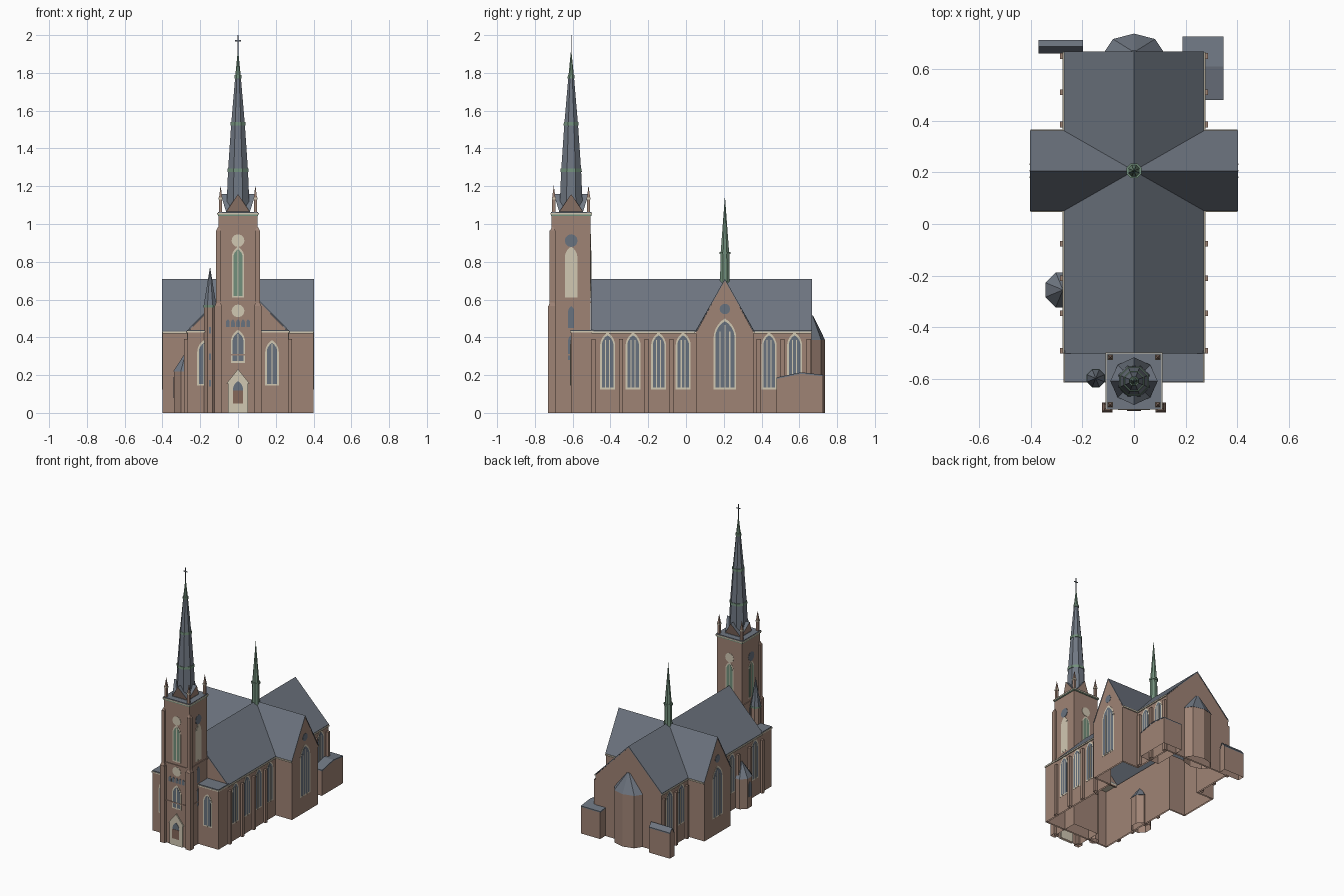
import bpy, bmesh, math
from mathutils import Vector, Matrix

if "Cube" in bpy.data.objects:
    bpy.data.objects.remove(bpy.data.objects["Cube"], do_unlink=True)


def material(name, rgb):
    m = bpy.data.materials.new(name)
    m.use_nodes = True
    m.diffuse_color = (*rgb, 1)
    m.node_tree.nodes["Principled BSDF"].inputs["Base Color"].default_value = (*rgb, 1)
    return m


BRICK, SLATE, CREAM, GLASS, GREEN, WOOD = range(6)
MATS = [material("brick", (0.345, 0.228, 0.178)), material("slate", (0.16, 0.185, 0.225)),
        material("cream stone", (0.64, 0.58, 0.45)), material("window glass", (0.14, 0.17, 0.21)),
        material("copper green", (0.17, 0.28, 0.20)), material("door wood", (0.24, 0.14, 0.10))]
# Wall directions: horizontal axis and outward normal
X, Y, Z = Vector((1, 0, 0)), Vector((0, 1, 0)), Vector((0, 0, 1))
FRONT, RIGHT, BACK, LEFT = (X, -Y), (Y, X), (-X, Y), (-Y, -X)


class Part:
    """Collects solids in one mesh, each with its own material."""

    def __init__(self, name):
        self.name, self.bm = name, bmesh.new()

    def prism(self, pts, wall, start, depth, mat=BRICK):
        u, n = wall
        rings = [[self.bm.verts.new(u * a + Z * b + n * d) for a, b in pts]
                 for d in (start, start + depth)]
        faces = [self.bm.faces.new(rings[0][::-1]), self.bm.faces.new(rings[1])]
        for i in range(len(pts)):
            j = (i + 1) % len(pts)
            faces.append(self.bm.faces.new((rings[0][i], rings[0][j], rings[1][j], rings[1][i])))
        for f in faces:
            f.material_index = mat
        return rings

    def box(self, x0, x1, y0, y1, z0, z1, mat=BRICK):
        self.prism([(x0, z0), (x1, z0), (x1, z1), (x0, z1)], FRONT, -y1, y1 - y0, mat)

    def cone(self, x, y, z0, z1, r0, r1=0.0, mat=SLATE, n=8, sy=1.0, turn=0.5):
        mtx = Matrix.Translation((x, y, (z0 + z1) / 2)) @ Matrix.Diagonal((1, sy, 1, 1)) \
            @ Matrix.Rotation(2 * math.pi * turn / n, 4, "Z")
        new = bmesh.ops.create_cone(self.bm, cap_ends=True, segments=n, radius1=r0, radius2=r1,
                                    depth=z1 - z0, matrix=mtx)["verts"]
        for f in {f for v in new for f in v.link_faces}:
            f.material_index = mat

    def done(self):
        bm = self.bm
        bmesh.ops.recalc_face_normals(bm, faces=bm.faces[:])
        # The building is an open shell underneath
        floor = [f for f in bm.faces if all(abs(v.co.z) < 1e-4 for v in f.verts)]
        bmesh.ops.delete(bm, geom=floor, context="FACES_ONLY")
        me = bpy.data.meshes.new(self.name)
        bm.to_mesh(me)
        bm.free()
        for m in MATS:
            me.materials.append(m)
        bpy.context.collection.objects.link(bpy.data.objects.new(self.name, me))


def arch(c, w, z0, z1):
    """Pointed arch outline with half width w."""
    s = z1 - 1.732 * w
    right = [(2 * w * math.cos(t) - w, s + 2 * w * math.sin(t)) for t in
             (i * math.pi / 15 for i in range(6))]
    return [(c - w, z0), (c + w, z0)] + [(c + a, b) for a, b in right] \
        + [(c - a, b) for a, b in right[-2::-1]]


def rect(c, w, z0, z1):
    return [(c - w, z0), (c + w, z0), (c + w, z1), (c - w, z1)]


def disc(c, z, r, n=12):
    return [(c + r * math.cos(2 * math.pi * i / n), z + r * math.sin(2 * math.pi * i / n))
            for i in range(n)]


def window(p, wall, d, c, w, z0, z1, bars=2, fill=GLASS, rim=0.009):
    p.prism(arch(c, w, z0, z1), wall, d - 0.002, 0.0035, CREAM)
    p.prism(arch(c, w - rim, z0 + rim, z1 - 1.6 * rim), wall, d, 0.0025, fill)
    for i in range(bars):
        t = (i + 1) / (bars + 1) * 2 - 1
        p.prism(rect(c + t * (w - rim), 0.003, z0, z1 - w * (0.6 + 1.1 * abs(t))),
                wall, d, 0.0035, CREAM)


EAVE, RIDGE, HW = 0.435, 0.71, 0.268
TX, TY, TW = 0.40, 0.206, 0.152
WALL = EAVE - 0.008


def gable(p, wall, c, hw, d, foot):
    """Thin end wall below a pitched roof."""
    p.prism([(c - hw, foot), (c + hw, foot), (c + hw, WALL), (c, RIDGE - 0.006), (c - hw, WALL)],
            wall, d - 0.01, 0.01)


def roof(name, wall, c, hw, start, length):
    """Slate pitched shell with cream eaves."""
    p = Part(name)
    p.prism([(c - hw - 0.003, WALL), (c, RIDGE - 0.01), (c + hw + 0.003, WALL),
             (c + hw + 0.003, EAVE), (c, RIDGE), (c - hw - 0.003, EAVE)],
            wall, start - 0.002, length + 0.004, SLATE)
    return p


# Brick shell of nave, transept and front aisles
p = Part("main_walls")
gable(p, BACK, 0, HW, 0.665, 0)
gable(p, FRONT, 0, HW, 0.5, EAVE - 0.02)
p.box(-HW, HW, -0.61, -0.6, 0, WALL)
for wall, s in ((RIGHT, 1), (LEFT, -1)):
    gable(p, wall, s * TY, TW, TX, 0)
    for y0, y1 in ((-0.61, TY - TW), (TY + TW, 0.665)):
        p.box(s * (HW - 0.01), s * HW, y0, y1, 0, WALL)
    for y0, y1 in ((TY - TW, TY - TW + 0.01), (TY + TW - 0.01, TY + TW)):
        p.box(s * (HW - 0.01), s * TX, y0, y1, 0, WALL)
p.done()

# Roofs with eaves trim
p = roof("nave_roof", FRONT, 0, HW, -0.665, 1.165)
for s in (-1, 1):
    for y0, y1 in ((-0.5, TY - TW), (TY + TW, 0.665)):
        p.box(s * (HW - 0.002), s * (HW + 0.008), y0, y1, EAVE - 0.014, EAVE - 0.004, CREAM)
p.done()
p = roof("transept_roof", RIGHT, TY, TW, -TX, 2 * TX)
for s in (-1, 1):
    for t in (-1, 1):
        y = TY + t * (TW + 0.003)
        p.box(s * HW, s * TX, y - 0.005, y + 0.005, EAVE - 0.014, EAVE - 0.004, CREAM)
p.done()
p = Part("front_aisle_roof")
p.box(-HW - 0.004, HW + 0.004, -0.614, -0.49, 0.425, 0.434, CREAM)
p.box(-HW - 0.001, HW + 0.001, -0.611, -0.49, 0.434, 0.44, SLATE)
p.done()

# Side buttresses
p = Part("nave_buttresses")
for y in (-0.49, -0.345, -0.21, -0.077, 0.385, 0.51, 0.65):
    for s in (-1, 1):
        p.box(s * 0.265, s * 0.286, y - 0.011, y + 0.011, 0, 0.39)
p.done()

# Nave, aisle and transept windows
p = Part("nave_windows")
for x in (-0.18, 0.18):
    window(p, FRONT, 0.61, x, 0.036, 0.145, 0.385, 1)
for wall, s in ((RIGHT, 1), (LEFT, -1)):
    for y in (-0.415, -0.28, -0.145, -0.015, 0.44, 0.575):
        if s > 0 or y != -0.28:
            window(p, wall, HW, s * y, 0.04, 0.125, 0.425)
    window(p, wall, TX, s * TY, 0.06, 0.125, 0.5, 3)
    p.prism(disc(s * TY, 0.55, 0.028), wall, TX, 0.002, GLASS)
p.done()

# Apse
p = Part("apse")
p.cone(0, 0.665, 0, 0.385, 0.112, 0.112, BRICK, 8, 0.625, 0)
p.cone(0, 0.665, 0.385, 0.515, 0.115, 0.012, SLATE, 8, 0.625, 0)
p.done()

# Side chapel
p = Part("side_chapel")
p.cone(-0.275, -0.255, 0, 0.22, 0.07, 0.07, BRICK)
p.cone(-0.275, -0.255, 0.22, 0.325, 0.073)
p.prism(arch(0.255, 0.014, 0.08, 0.19), LEFT, 0.339, 0.003, GLASS)
p.done()

# Rear annexes
p = Part("rear_annexes")
for start, length, pts in ((0.19, 0.155, [(0.48, 0.18), (0.61, 0.207), (0.725, 0.194)]),
                           (-0.367, 0.167, [(0.66, 0.17), (0.687, 0.21), (0.712, 0.18)])):
    p.prism([(pts[0][0], 0), (pts[2][0], 0)] + pts[::-1], RIGHT, start, length)
    p.prism(pts + [(a, b + 0.008) for a, b in pts[::-1]], RIGHT, start - 0.002, length + 0.004,
            SLATE)
p.done()

# Tower with stepped corner buttresses
TC, R = -0.608, 0.103
p = Part("tower")
p.box(-R, R, TC - R, TC + R, 0, 1.045)
for z, e in ((0.305, 0.004), (0.582, 0.005)):
    p.box(-R - e, R + e, TC - R - e, TC + R + e, z, z + 0.008)
for z, e, m in ((1.043, 0.004, GREEN), (1.05, 0.007, CREAM), (1.055, 0.004, SLATE)):
    p.box(-R - e, R + e, TC - R - e, TC + R + e, z, z + 0.008, m)
for s in (-1, 1):
    p.box(s * 0.104 - 0.02, s * 0.104 + 0.02, -0.73, -0.69, 0, 0.565)
    p.cone(s * 0.104, -0.709, 0.565, 0.6, 0.026, 0.01, BRICK, 4)
    p.box(s * 0.103 - 0.013, s * 0.103 + 0.013, -0.722, -0.692, 0.565, 0.965)
    p.cone(s * 0.103, -0.706, 0.965, 0.985, 0.018, 0.004, BRICK, 4)
p.done()

# Tower openings
D = R - TC
p = Part("tower_windows")
for wall, c, d, fill, rose in ((FRONT, 0, D, GREEN, CREAM), (BACK, 0, R + TC, GREEN, CREAM),
                               (RIGHT, TC, R, CREAM, GLASS), (LEFT, -TC, R, GREEN, GLASS)):
    window(p, wall, d, c, 0.033, 0.61, 0.88, 1, fill)
    p.prism(disc(c, 0.912, 0.034), wall, d, 0.002, rose)
    if wall in (RIGHT, LEFT):
        for z0, z1 in ((0.28, 0.41), (0.45, 0.565)):
            p.prism(arch(c, 0.016, z0, z1), wall, d, 0.002, GLASS)
window(p, FRONT, D, 0, 0.038, 0.265, 0.44, 1)
p.prism(disc(0, 0.54, 0.034), FRONT, D, 0.002, CREAM)
for i in range(5):
    p.prism(arch((i - 2) * 0.027, 0.01, 0.455, 0.495), FRONT, D, 0.002, GLASS)
p.done()

# Entrance
p = Part("entrance_portal")
p.prism([(-0.052, 0), (0.052, 0), (0.052, 0.155), (0.062, 0.155), (0, 0.232),
         (-0.062, 0.155), (-0.052, 0.155)], FRONT, 0.7, 0.02, CREAM)
p.prism(arch(0, 0.027, 0.05, 0.168), FRONT, 0.72, 0.002, GLASS)
p.prism(rect(0, 0.027, 0.05, 0.118), FRONT, 0.72, 0.004, WOOD)
p.done()

# Tower crown: overhanging gables and corner pinnacles
p = Part("tower_crown")
for wall, c, mid in ((FRONT, 0, -TC), (RIGHT, TC, 0)):
    tri = [(c - 0.065, 1.062), (c + 0.065, 1.062), (c, 1.158)]
    rings = p.prism(tri, wall, mid - 0.062, 0.124, SLATE)
    for ring, s in zip(rings, (-1, 1)):
        ring[2].co += wall[1] * s * 0.03
        end = next(f for f in ring[0].link_faces if set(f.verts) == set(ring))
        end.material_index = BRICK
for sx in (-1, 1):
    for sy in (-1, 1):
        x, y = sx * 0.092, TC + sy * 0.092
        p.cone(x, y, 1.06, 1.13, 0.012, 0.012, BRICK, 4)
        p.cone(x, y, 1.13, 1.14, 0.015, 0.015, CREAM, 4)
        p.cone(x, y, 1.14, 1.205, 0.012, 0, BRICK, 4)
p.done()

# Spire with copper bands, tip and cross
p = Part("spire")
steps = [(1.063, 0.067), (1.285, 0.057), (1.53, 0.039), (1.78, 0.016), (1.91, 0.002)]
for (z0, r0), (z1, r1) in zip(steps, steps[1:]):
    p.cone(0, TC, z0, z1, r0, r1, GREEN if z0 > 1.7 else SLATE)
for z, r in steps[1:4]:
    p.cone(0, TC, z - 0.009, z + 0.009, r + 0.004, r + 0.003, GREEN)
p.box(-0.0025, 0.0025, TC - 0.002, TC + 0.002, 1.89, 2.0, SLATE)
p.box(-0.015, 0.015, TC - 0.002, TC + 0.002, 1.967, 1.973, SLATE)
p.done()

# Stair turret
p = Part("stair_turret")
p.cone(-0.148, -0.597, 0, 0.558, 0.034, 0.034, BRICK)
p.cone(-0.148, -0.597, 0.558, 0.57, 0.038, 0.038, GREEN)
p.cone(-0.148, -0.597, 0.57, 0.775, 0.036)
for z in (0.14, 0.28, 0.42):
    p.prism(rect(-0.148, 0.005, z, z + 0.035), FRONT, 0.627, 0.003, GLASS)
p.done()

# Crossing turret
p = Part("crossing_turret")
for z0, z1, r0, r1 in ((0.68, 0.84, 0.028, 0.025), (0.84, 0.852, 0.031, 0.031),
                       (0.852, 1.15, 0.024, 0)):
    p.cone(0, TY, z0, z1, r0, r1, GREEN)
p.done()
